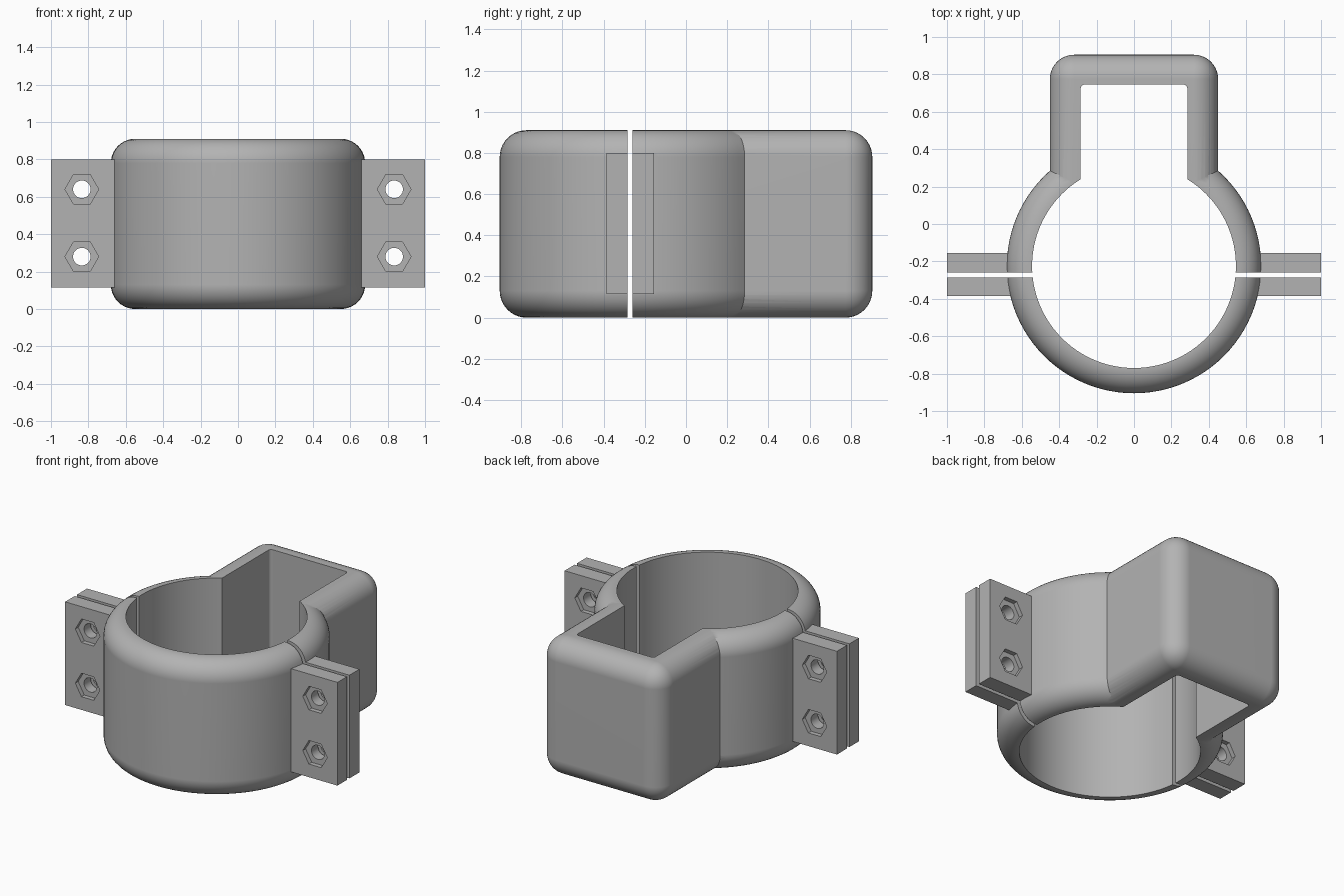
import bpy, bmesh, math
from mathutils import Matrix, Vector

HEIGHT = 0.91
RING_Y = -0.225          # centre of the round clamp
R_OUT, R_IN = 0.68, 0.545
ROUND = 0.13             # rounding of the outer edges
GAP = (-0.285, -0.26)    # split between the two halves

if "Cube" in bpy.data.objects:
    bpy.data.objects.remove(bpy.data.objects["Cube"], do_unlink=True)

grey = bpy.data.materials.new("clamp grey")
grey.use_nodes = True
colour = (0.45, 0.45, 0.45, 1)
grey.diffuse_color = colour
grey.node_tree.nodes["Principled BSDF"].inputs["Base Color"].default_value = colour


def finish(name, bm):
    bmesh.ops.recalc_face_normals(bm, faces=bm.faces)
    mesh = bpy.data.meshes.new(name)
    bm.to_mesh(mesh)
    bm.free()
    mesh.materials.append(grey)
    ob = bpy.data.objects.new(name, mesh)
    bpy.context.collection.objects.link(ob)
    return ob


def bevel(bm, edges, width, segments):
    bmesh.ops.bevel(bm, geom=edges, offset=width, segments=segments,
                    profile=0.5, affect='EDGES', clamp_overlap=True)


def block(name, lo, hi, width=0, upright_only=False):
    bm = bmesh.new()
    lo, hi = Vector(lo), Vector(hi)
    bmesh.ops.create_cube(bm, size=1, matrix=Matrix.Translation((lo + hi) / 2)
                          @ Matrix.Diagonal((*(hi - lo), 1)))
    if width:
        edges = [e for e in bm.edges if not upright_only
                 or abs(e.verts[0].co.z - e.verts[1].co.z) > 0.01]
        bevel(bm, edges, width, 10)
    return finish(name, bm)


def cylinder(name, radius, depth, matrix, sides, width=0):
    bm = bmesh.new()
    bmesh.ops.create_cone(bm, cap_ends=True, segments=sides, radius1=radius,
                          radius2=radius, depth=depth, matrix=matrix)
    if width:
        rims = [e for e in bm.edges if any(len(f.verts) > 4 for f in e.link_faces)]
        bevel(bm, rims, width, 10)
    return finish(name, bm)


def combine(target, tool, operation):
    mod = target.modifiers.new("combine", 'BOOLEAN')
    mod.operation, mod.object, mod.solver = operation, tool, 'EXACT'
    bpy.context.view_layer.objects.active = target
    bpy.ops.object.modifier_apply(modifier=mod.name)
    bpy.data.objects.remove(tool, do_unlink=True)


# Outer shell: rounded drum with a rounded box behind it
upright = Matrix.Translation((0, RING_Y, HEIGHT / 2))
body = cylinder("clamp_front_half", R_OUT, HEIGHT, upright, 96, ROUND)
combine(body, block("box", (-0.45, -0.3, 0), (0.45, 0.905, HEIGHT), ROUND), 'UNION')

# Bolting flanges on both sides
for side in (-1, 1):
    xs = sorted((side * 0.61, side * 1.0))
    combine(body, block("flange", (xs[0], -0.385, 0.115), (xs[1], -0.155, 0.8)), 'UNION')

# Round bore, square channel and the split
combine(body, cylinder("bore", R_IN, 2, upright, 96), 'DIFFERENCE')
combine(body, block("channel", (-0.285, -0.3, -0.5), (0.285, 0.745, 1.5), 0.02, True),
        'DIFFERENCE')
combine(body, block("split", (-1.5, GAP[0], -0.5), (1.5, GAP[1], 1.5)), 'DIFFERENCE')

# Bolt holes with a hexagonal recess on each outer flange face
along_y = Matrix.Rotation(math.pi / 2, 4, 'X')
hex_turn = along_y @ Matrix.Rotation(math.pi / 6, 4, 'Z')
for x in (-0.835, 0.835):
    for z in (0.28, 0.64):
        hole = Matrix.Translation((x, -0.27, z)) @ along_y
        combine(body, cylinder("hole", 0.047, 0.6, hole, 32), 'DIFFERENCE')
        for y in (-0.385, -0.155):
            recess = Matrix.Translation((x, y, z)) @ hex_turn
            combine(body, cylinder("recess", 0.09, 0.06, recess, 6), 'DIFFERENCE')

# Separate the two halves
back = body.copy()
back.data = body.data.copy()
back.name = "clamp_back_half"
bpy.context.collection.objects.link(back)
middle = sum(GAP) / 2
for ob, sign in ((body, 1), (back, -1)):
    bm = bmesh.new()
    bm.from_mesh(ob.data)
    bmesh.ops.delete(bm, geom=[v for v in bm.verts if (v.co.y - middle) * sign > 0],
                     context='VERTS')
    bm.to_mesh(ob.data)
    bm.free()
    bpy.ops.object.select_all(action='DESELECT')
    ob.select_set(True)
    bpy.context.view_layer.objects.active = ob
    bpy.ops.object.shade_smooth_by_angle(angle=math.radians(30))
    ob.modifiers.new("even shading", 'WEIGHTED_NORMAL').keep_sharp = True
